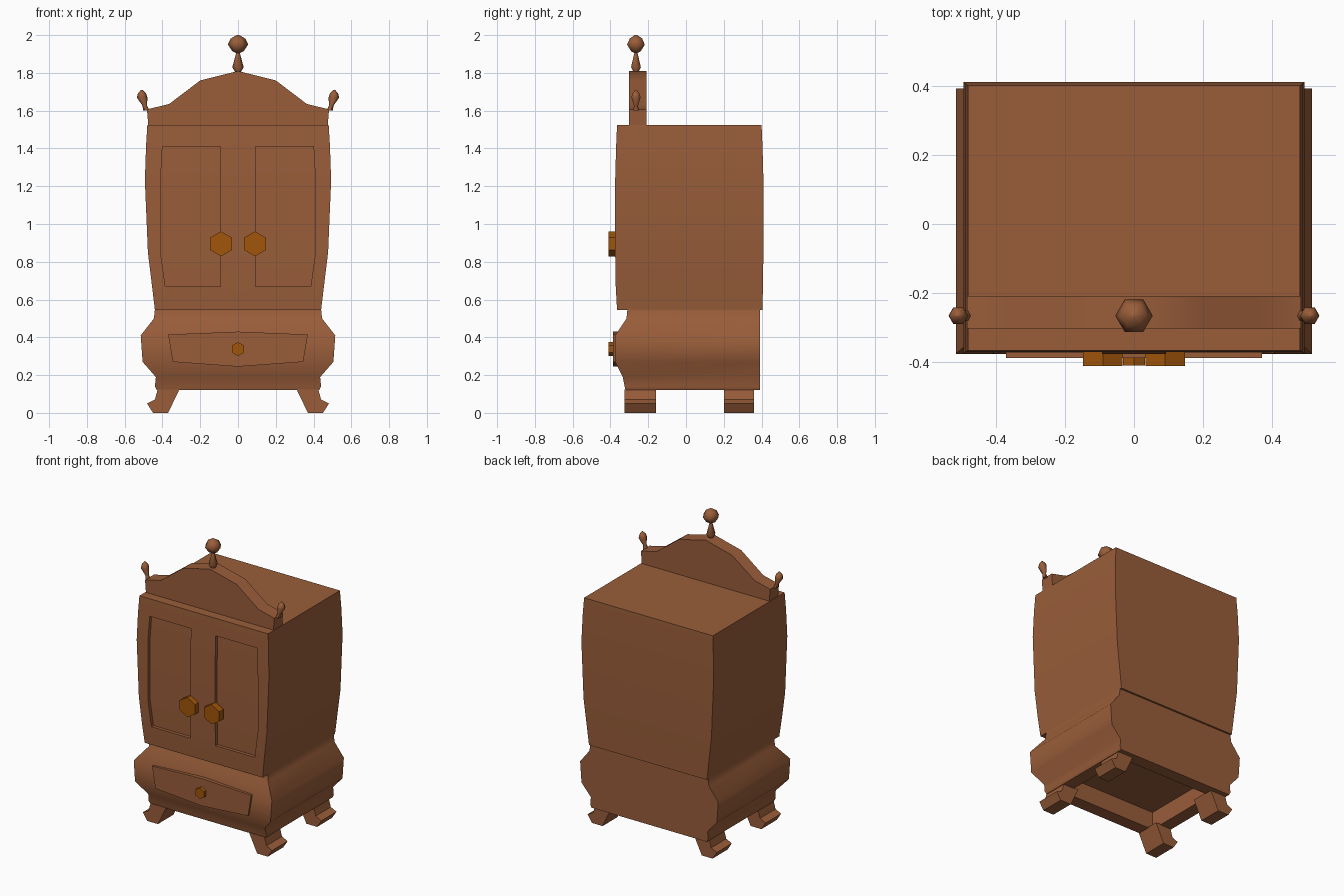
import bpy, bmesh
from math import cos, sin, pi, radians
from mathutils import Vector

if "Cube" in bpy.data.objects:
    bpy.data.objects.remove(bpy.data.objects["Cube"])


def material(name, rgb):
    m = bpy.data.materials.new(name)
    m.use_nodes = True
    m.diffuse_color = (*rgb, 1)
    bsdf = m.node_tree.nodes["Principled BSDF"]
    bsdf.inputs["Base Color"].default_value = (*rgb, 1)
    bsdf.inputs["Roughness"].default_value = 0.8
    return m


WOOD = material("brown wood", (0.32, 0.11, 0.042))
BRASS = material("amber brass", (0.36, 0.092, 0.003))


def loft(rings):
    """Skin a stack of equal point rings and cap both ends."""
    bm = bmesh.new()
    rows = [[bm.verts.new(p) for p in ring] for ring in rings]
    n = len(rows[0])
    for a, b in zip(rows, rows[1:]):
        for i in range(n):
            j = (i + 1) % n
            bm.faces.new((a[i], a[j], b[j], b[i]))
    bm.faces.new(rows[0][::-1])
    bm.faces.new(rows[-1])
    bmesh.ops.recalc_face_normals(bm, faces=bm.faces)
    return bm


def finish(bm, name, mat=WOOD, angle=35):
    mesh = bpy.data.meshes.new(name)
    bmesh.ops.recalc_face_normals(bm, faces=bm.faces)
    bm.to_mesh(mesh)
    bm.free()
    mesh.materials.append(mat)
    ob = bpy.data.objects.new(name, mesh)
    bpy.context.collection.objects.link(ob)
    bpy.ops.object.select_all(action='DESELECT')
    ob.select_set(True)
    bpy.context.view_layer.objects.active = ob
    bpy.ops.object.shade_smooth_by_angle(angle=radians(angle))
    return ob


def prism(name, outline, y0, y1, mat=WOOD):
    """Extrude an x-z outline along y."""
    return finish(loft([[(x, y, z) for x, z in outline] for y in (y0, y1)]), name, mat)


def turned(name, profile, sides=6):
    """Stack of (centre x, z, radius) rings around y = -0.265."""
    rings = [[(x + r * cos(2 * pi * i / sides), -0.265 + r * sin(2 * pi * i / sides), z)
              for i in range(sides)] for x, z, r in profile]
    return finish(loft(rings), name, angle=60)


def hexagon(cx, cz, r):
    return [(cx + r * sin(pi * i / 3), cz + r * cos(pi * i / 3)) for i in range(6)]


# Cabinet with bowed sides: z, half width, front y, back y, panel outer x
rows = [(0.545, 0.44, -0.365, 0.405, 0.375), (0.67, 0.455, -0.372, 0.407, 0.385),
        (0.85, 0.477, -0.375, 0.41, 0.41), (1.23, 0.493, -0.375, 0.41, 0.41),
        (1.41, 0.487, -0.37, 0.405, 0.40), (1.525, 0.48, -0.365, 0.40, 0.40)]
rings = []
for z, w, front, back, outer in rows:
    columns = (-w, -outer, -0.092, 0, 0.092, outer, w)
    rings.append([(x, front, z) for x in columns] + [(w, back, z), (-w, back, z)])
bm = loft(rings)

# Sunken door panels
panels = []
for f in bm.faces:
    c = f.calc_center_median()
    if c.y < -0.3 and 0.1 < abs(c.x) < 0.35 and 0.67 < c.z < 1.41:
        panels.append(f)
sunk = bmesh.ops.extrude_face_region(bm, geom=panels)
bmesh.ops.delete(bm, geom=panels, context='FACES_ONLY')
moved = [v for v in sunk["geom"] if isinstance(v, bmesh.types.BMVert)]
bmesh.ops.translate(bm, verts=moved, vec=Vector((0, 0.022, 0)))
finish(bm, "cabinet_with_doors")

# Swelling base: z, half width, front y
base = [(0.12, 0.43, -0.32), (0.14, 0.44, -0.325), (0.19, 0.435, -0.335),
        (0.27, 0.505, -0.375), (0.41, 0.515, -0.375), (0.50, 0.445, -0.315),
        (0.55, 0.44, -0.31)]
bm = loft([[(-w, f, z), (w, f, z), (w, 0.392, z), (-w, 0.392, z)] for z, w, f in base])

# Hollow underside
bottom = min(bm.faces, key=lambda f: f.calc_center_median().z)
bmesh.ops.inset_region(bm, faces=[bottom], thickness=0.12)
bmesh.ops.translate(bm, verts=bottom.verts, vec=Vector((0, 0, 0.001)))
hole = bmesh.ops.extrude_face_region(bm, geom=[bottom])
bmesh.ops.delete(bm, geom=[bottom], context='FACES_ONLY')
bmesh.ops.translate(bm, vec=Vector((0, 0, 0.12)),
                    verts=[v for v in hole["geom"] if isinstance(v, bmesh.types.BMVert)])
finish(bm, "base", angle=62)

# Drawer front
prism("drawer_front", [(-0.37, 0.415), (0, 0.43), (0.37, 0.415),
                       (0.345, 0.27), (0, 0.245), (-0.345, 0.27)], -0.35, -0.387)

# Flared feet
foot = [(0.31, 0.125), (0.37, 0), (0.45, 0), (0.482, 0.05), (0.44, 0.07), (0.425, 0.125)]
for side, s in (("left", 1), ("right", -1)):
    outline = [(s * x, z) for x, z in foot]
    prism("front_foot_" + side, outline, -0.325, -0.16)
    prism("back_foot_" + side, outline, 0.20, 0.36)
    # Door knob and tilted corner finial on each side
    prism("door_knob_" + side, hexagon(s * 0.09, 0.895, 0.066), -0.365, -0.411, BRASS)
    turned("corner_finial_" + side, [(s * 0.485, 1.60, 0.018), (s * 0.493, 1.625, 0.012),
                                     (s * 0.508, 1.67, 0.028), (s * 0.508, 1.69, 0.022),
                                     (s * 0.51, 1.71, 0.004)])

prism("drawer_knob", hexagon(0, 0.338, 0.037), -0.38, -0.409, BRASS)

# Arched crest and its central finial
half = [(0.475, 1.52), (0.482, 1.607), (0.365, 1.635), (0.2, 1.76)]
prism("crest", half + [(0, 1.81)] + [(-x, z) for x, z in half[::-1]], -0.302, -0.208)
turned("centre_finial", [(0, 1.80, 0.012), (0, 1.83, 0.03), (0, 1.905, 0.01),
                         (0, 1.915, 0.03), (0, 1.95, 0.054), (0, 1.982, 0.038),
                         (0, 2.0, 0.008)])
